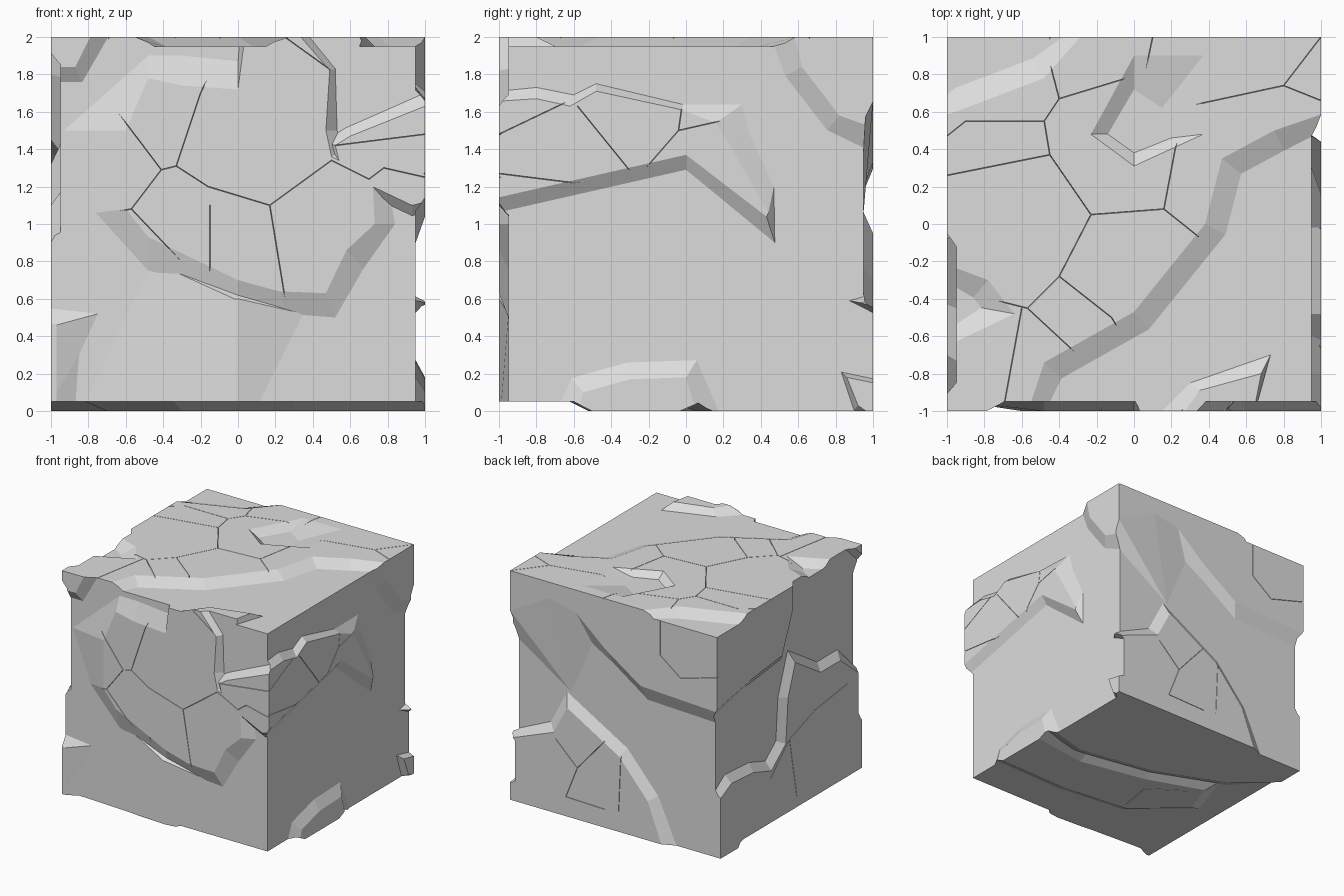
import bpy, bmesh
from mathutils import Vector

if "Cube" in bpy.data.objects:
    bpy.data.objects.remove(bpy.data.objects["Cube"])

LOW, HIGH, OVER = 0.95, 1.0, 1.1   # recessed surface, raised surface, cutter overshoot

# face coordinates (u, v, distance out) to world; v is height on the four sides
FACES = {
    "front": lambda u, v, h: (u, -h, v),
    "back": lambda u, v, h: (u, h, v),
    "right": lambda u, v, h: (h, u, v),
    "left": lambda u, v, h: (-h, u, v),
    "top": lambda u, v, h: (u, v, 1 + h),
    "bottom": lambda u, v, h: (u, v, 1 - h),
}
AXIS = {"front": 1, "back": 1, "right": 0, "left": 0, "top": 2, "bottom": 2}


def centre(face, pts):
    return [Vector((u, v if AXIS[face] == 2 else v - 1)) for u, v in pts]


def offset(pts, w):
    """Mitred outward offset of a closed outline."""
    n = len(pts)
    s = 1 if sum(pts[i - 1].cross(pts[i]) for i in range(n)) > 0 else -1
    out = []
    for i, p in enumerate(pts):
        a = (p - pts[i - 1]).normalized()
        b = (pts[(i + 1) % n] - p).normalized()
        na, nb = Vector((a.y, -a.x)) * s, Vector((b.y, -b.x)) * s
        out.append(p + (na + nb) * (w / max(0.6, 1 + na.dot(nb))))
    return out


def loft(bm, face, rings):
    """Closed solid through outlines [(points, distance out), ...]."""
    dz = 0 if AXIS[face] == 2 else 1
    vs = [[bm.verts.new(FACES[face](p.x, p.y + dz, h)) for p in pts] for pts, h in rings]
    fs = [bm.faces.new(vs[0]), bm.faces.new(vs[-1])]
    for a, b in zip(vs, vs[1:]):
        fs += [bm.faces.new((a[i - 1], a[i], b[i], b[i - 1])) for i in range(len(a))]
    bmesh.ops.recalc_face_normals(bm, faces=fs)


slabs = [bmesh.new() for _ in range(3)]   # one set of raised slabs per axis


def P(face, pts, w=0.08, base=None):
    """Raised slab with sloping sides; points on the cube edge overshoot it."""
    top = centre(face, pts)
    low = centre(face, base) if base else offset(top, w)

    def push(ps):
        return [Vector([(OVER if r > 0 else -OVER) if abs(r) > .999 else max(-OVER, min(OVER, c))
                        for c, r in zip(p, q)]) for p, q in zip(ps, top)]
    low, top = push(low), push(top)
    loft(slabs[AXIS[face]], face, [(low, 0.9), (low, LOW), (top, HIGH)])


cuts = bmesh.new()


def C(face, pts, w=0.0025, depth=0.012):
    """Thin V groove cutter along a polyline."""
    pts = centre(face, pts)
    for a, b in zip(pts, pts[1:]):
        d = (b - a).normalized()
        n = Vector((-d.y, d.x)) * w
        a, b = a - d * .002, b + d * .002
        flat = [a + n, a - n, b - n, b + n]
        loft(cuts, face, [([a + n * .1, a - n * .1, b - n * .1, b + n * .1], HIGH - depth), (flat, HIGH + .004)])


def make(name, bm):
    me = bpy.data.meshes.new(name)
    bm.to_mesh(me)
    bm.free()
    ob = bpy.data.objects.new(name, me)
    bpy.context.collection.objects.link(ob)
    return ob


def boolean(ob, op, other):
    """Apply an exact boolean and delete the cutter."""
    m = ob.modifiers.new(op, "BOOLEAN")
    m.operation, m.solver, m.object, m.use_self = op, "EXACT", other, True
    bpy.context.view_layer.update()
    done = bpy.data.meshes.new_from_object(ob.evaluated_get(bpy.context.evaluated_depsgraph_get()))
    ob.modifiers.clear()
    ob.data = done
    bpy.data.objects.remove(other)


# front slabs: large cracked slab, tilted foot slab, side pieces
P("front", [(-.48, 1.78), (-.3, 1.74), (0, 1.72), (.05, 2), (.25, 2), (.49, 1.82), (.47, 1.5), (.5, 1.36), (.72, 1.25),
            (.73, 1.0), (.58, .86), (.47, .63), (.22, .64), (0, .7), (-.48, .93), (-.6, 1.08), (-.6, 1.5)],
  base=[(-.48, 1.9), (-.3, 1.9), (0, 1.87), (.02, 2), (.3, 2), (.52, 1.83), (.53, 1.5), (.56, 1.4), (.8, 1.22),
        (.84, 1.0), (.67, .76), (.52, .5), (.26, .52), (0, .53), (-.48, .75), (-.76, 1.06), (-.93, 1.5)])
P("front", [(0, 0), (0, .6), (-.02, .6), (-.02, 0)],
  base=[(.04, 0), (.35, .52), (-.46, .8), (-.88, 0)])
P("front", [(-1, .5), (-.97, .46), (-.97, .1), (-.97, 0), (-1, 0)],
  base=[(-1, .56), (-.75, .52), (-.85, .3), (-.88, 0), (-1, 0)])
P("front", [(1, 1.67), (.6, 1.47), (.52, 1.42), (.55, 1.3), (.72, 1.2), (.93, 1.1), (1, 1.14)], w=.05)
P("front", [(-1, 2), (-1, 1.84), (-.87, 1.84), (-.74, 2)])
# right slabs
P("right", [(-1, 1.12), (0, 1.37), (.43, 1.04), (.44, 1.06), (.2, 1.48), (.16, 1.54), (-.02, 1.61),
            (-.48, 1.71), (-.62, 1.63), (-.8, 1.67), (-1, 1.65)],
  base=[(-1, 1.04), (0, 1.29), (.475, .9), (.47, 1.2), (.34, 1.48), (.3, 1.64), (-.02, 1.64),
        (-.48, 1.75), (-.6, 1.69), (-.8, 1.73), (-1, 1.7)])
P("right", [(-.6, 0), (-.55, .1), (-.3, .17), (0, .18), (.08, 0)], w=.09)
P("right", [(1, 2), (.56, 2), (.62, 1.84), (.82, 1.58), (1, 1.48)], w=.1)
P("right", [(1, .6), (.93, .58), (1, .53)], w=.04)
P("right", [(1, 0), (.92, .03), (.86, .18), (1, .13)], w=.03)
# back slabs
P("back", [(1, 2), (1, 1.6), (.62, 1.86), (.36, 1.8), (.08, 1.56), (-.26, 1.33), (-1, 1.29), (-1, 2)],
  base=[(1, 2), (1, 1.5), (.44, 1.07), (.24, 1.55), (.02, 1.42), (-.3, 1.2), (-1, 1.17), (-1, 2)])
P("back", [(1, 0), (1, .5), (.58, .7), (.45, .95), (-.05, .66), (-.33, .34), (-.5, 0)])
# left slabs
P("left", [(1, 0), (1, .45), (.8, .6), (.5, .58), (.25, .5), (.05, .66), (.02, 1.05), (-.08, 1.32),
           (-.43, 1.1), (-.7, 1.1), (-1, .78), (-1, 0)], w=.07)
P("left", [(1, 2), (1, 1.3), (.55, 1.4), (.1, 1.45), (-.05, 1.8), (-.05, 2)], w=.07)
P("left", [(-1, 2), (-1, 1.82), (-.8, 2)], w=.05)
# top slabs
P("top", [(-1, .55), (-.9, .62), (-.48, .78), (-.2, 1), (1, 1), (1, .62), (.75, .5), (.47, .35), (.38, 0),
          (0, -.47), (-.48, -.74), (-.6, -1), (-1, -1), (-1, -.7), (-.64, -.48), (-.78, -.3), (-1, -.18)], w=.12)
P("top", [(.2, -1), (.35, -.89), (.68, -.8), (.62, -1)],
  base=[(.05, -1), (.3, -.85), (.73, -.7), (.6, -1)])
# bottom slabs
P("bottom", [(-1, .8), (-.68, .42), (-.07, .17), (.62, .05), (1, .18), (1, 1), (-1, 1)], w=.12)
P("bottom", [(-.6, .2), (-.1, .02), (.5, -.1), (1, -.02), (1, -.5), (.3, -.52), (-.3, -.45), (-.7, -.1)], w=.1)

# cracks
C("front", [(-.66, 1.62), (-.41, 1.29), (-.33, 1.31), (-.2, 1.7), (-.12, 1.87)])
C("front", [(-.33, 1.31), (-.16, 1.2), (.17, 1.1), (.5, 1.34), (.7, 1.24), (.78, 1.3), (1, 1.25)])
C("front", [(.17, 1.1), (.26, .55)])
C("front", [(-.7, 1.06), (-.57, 1.08), (-.41, 1.29)])
C("front", [(-.57, 1.08), (-.15, .64)])
C("front", [(-.15, .64), (-.15, 1.1)])
C("front", [(.25, 2), (.5, 1.82)])
C("front", [(.52, 1.42), (1, 1.48)])
C("right", [(-1, 1.48), (-.56, 1.69)])
C("right", [(-.58, 1.63), (-.28, 1.26), (-.24, 1.27), (-.04, 1.5), (-.02, 1.64)])
C("right", [(-.04, 1.5), (.18, 1.55)])
C("right", [(-1, 1.27), (-.6, 1.22), (-.28, 1.26)])
C("top", [(-.46, .9), (-.4, .67), (.06, .81), (.29, .63), (.8, .74), (1, 1)])
C("top", [(.06, .81), (.1, 1)])
C("top", [(.8, .74), (1, .66)])
C("top", [(-.4, .67), (-.48, .55), (-.9, .55), (-1, .47)])
C("top", [(-.48, .55), (-.45, .37), (-.23, .05), (.16, .08), (.36, -.08)])
C("top", [(.16, .08), (.22, .4), (.29, .63)])
C("top", [(-.23, .05), (-.4, -.28), (-.12, -.5), (0, -.7)])
C("top", [(-.4, -.28), (-.57, -.45), (-.77, -.4)])
C("top", [(-.57, -.45), (-.3, -.7)])
C("top", [(-.6, -.45), (-.7, -1)])
C("top", [(-1, .26), (-.45, .37)])
C("back", [(.56, .65), (.35, .45), (.46, .17), (.08, .16)])
C("back", [(.35, .45), (.08, .76)])
C("back", [(-.07, .66), (-.05, .18)])
C("back", [(-.45, 1.95), (-.45, 1.65), (-.65, 1.5), (-1, 1.6)])
C("left", [(-.08, 1.86), (-.02, 1.38)])
C("left", [(.26, .44), (0, .68), (-.35, .8), (-.8, .86)])
C("left", [(0, .68), (-.1, .15)])
C("bottom", [(-.25, -.4), (-.2, -.1), (-.5, .1)])
# dent in the top slab
pit = centre("top", [(-.23, .48), (0, .31), (.37, .48), (.37, .9), (0, .9)])
floor = centre("top", [(-.14, .48), (0, .38), (.2, .46), (.15, .62), (0, .72)])
loft(cuts, "top", [(floor, 0.951), (pit, HIGH), (pit, 1.03)])

# one recessed layer plus slabs per axis; the rock is what all three share
parts = []
for axis in range(3):
    bm = bmesh.new()
    bmesh.ops.create_cube(bm, size=2)
    size = [OVER] * 3
    size[axis] = LOW
    bmesh.ops.scale(bm, vec=size, verts=bm.verts)
    bmesh.ops.translate(bm, vec=(0, 0, 1), verts=bm.verts)
    layer = make("cracked_rock_block" if axis == 0 else "layer_cutter", bm)
    boolean(layer, "UNION", make("slab_cutter", slabs[axis]))
    parts.append(layer)
rock = parts[0]
boolean(rock, "INTERSECT", parts[1])
boolean(rock, "INTERSECT", parts[2])
boolean(rock, "DIFFERENCE", make("crack_cutter", cuts))

# one grey stone colour
stone = bpy.data.materials.new("grey stone")
stone.diffuse_color = (0.72, 0.72, 0.72, 1)
stone.use_nodes = True
stone.node_tree.nodes["Principled BSDF"].inputs["Base Color"].default_value = stone.diffuse_color
rock.data.materials.clear()
rock.data.materials.append(stone)
for p in rock.data.polygons:
    p.use_smooth = False
    p.material_index = 0
